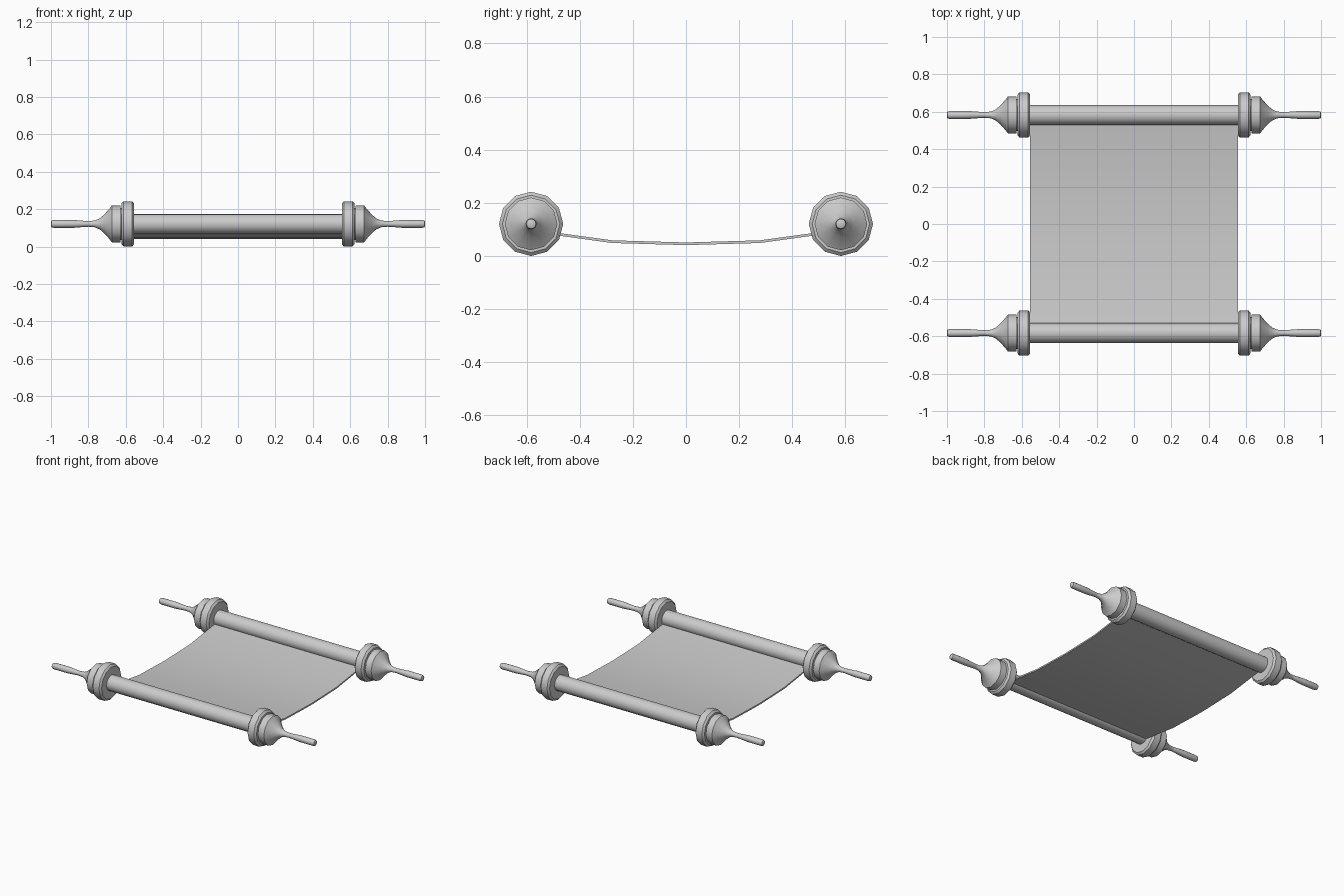
import bpy, bmesh, math

if "Cube" in bpy.data.objects:
    bpy.data.objects.remove(bpy.data.objects["Cube"])

AXIS_Y, AXIS_Z = 0.583, 0.121


def make_object(name, bm, angle=35):
    bmesh.ops.recalc_face_normals(bm, faces=bm.faces)
    mesh = bpy.data.meshes.new(name)
    bm.to_mesh(mesh)
    bm.free()
    ob = bpy.data.objects.new(name, mesh)
    bpy.context.collection.objects.link(ob)
    bpy.ops.object.select_all(action='DESELECT')
    ob.select_set(True)
    bpy.context.view_layer.objects.active = ob
    bpy.ops.object.shade_smooth_by_angle(angle=math.radians(angle))
    return ob


def lathe_x(name, profile, y, sign=1, sides=12):
    """Turn (x, radius) points around a roller axis, with capped ends."""
    bm = bmesh.new()
    rings = []
    for x, r in profile:
        rings.append([bm.verts.new((sign * x,
                                    y + r * math.sin(math.tau * i / sides),
                                    AXIS_Z + r * math.cos(math.tau * i / sides)))
                      for i in range(sides)])
    for a, b in zip(rings, rings[1:]):
        for i in range(sides):
            j = (i + 1) % sides
            bm.faces.new((a[i], a[j], b[j], b[i]))
    bm.faces.new(rings[0])
    bm.faces.new(rings[-1])
    return make_object(name, bm)


# Turned profiles, from the roller outwards
flange = [(0.555, 0.108), (0.566, 0.121), (0.612, 0.121), (0.624, 0.108)]
collar = [(0.615, 0.085), (0.629, 0.085), (0.629, 0.099), (0.674, 0.099),
          (0.688, 0.080), (0.715, 0.051), (0.738, 0.030), (0.765, 0.018),
          (0.80, 0.015)]
grip = [(0.79, 0.0145), (0.83, 0.017), (0.88, 0.021), (0.985, 0.021),
        (0.997, 0.018), (1.0, 0.012)]

for end, y in (("front", -AXIS_Y), ("back", AXIS_Y)):
    lathe_x(end + "_roller", [(-0.57, 0.053), (0.57, 0.053)], y, sides=16)
    for side, s in (("left", -1), ("right", 1)):
        lathe_x(f"{end}_{side}_flange", flange, y, s)
        lathe_x(f"{end}_{side}_collar", collar, y, s)
        lathe_x(f"{end}_{side}_grip", grip, y, s)

# Sagging sheet between the rollers
half = [(0.555, 0.092), (0.278, 0.054), (0.0, 0.046)]
section = [(-y, z) for y, z in half] + half[-2::-1]
w, t = 0.556, 0.005
bm = bmesh.new()
rows = [[bm.verts.new(c) for c in ((-w, y, z - t), (w, y, z - t),
                                   (w, y, z + t), (-w, y, z + t))]
        for y, z in section]
for a, b in zip(rows, rows[1:]):
    for i in range(4):
        j = (i + 1) % 4
        bm.faces.new((a[i], a[j], b[j], b[i]))
bm.faces.new(rows[0])
bm.faces.new(rows[-1])
make_object("sheet", bm)
